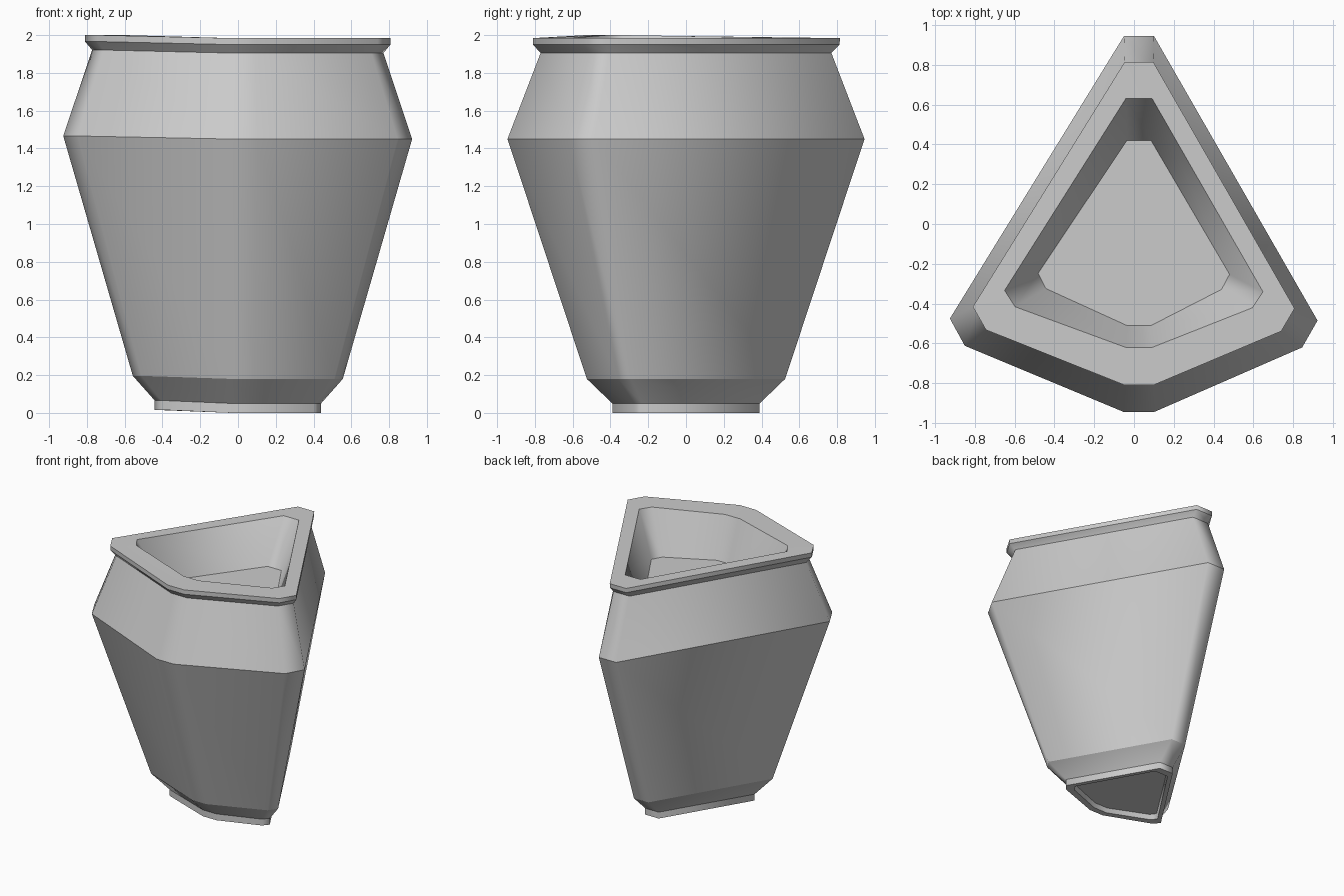
import bpy, bmesh

if "Cube" in bpy.data.objects:
    bpy.data.objects.remove(bpy.data.objects["Cube"])

# plan outline at the shoulder: pointed back, shallow chamfered front, eight corners
OUTLINE = [(-0.05, 0.945), (0.10, 0.945), (0.922, -0.485), (0.845, -0.62),
           (0.10, -0.945), (-0.05, -0.945), (-0.85, -0.612), (-0.925, -0.475)]
LEFT_LIFT = 0.016  # left corners sit slightly higher

# profile rings: z, side reach x, back reach y, front reach y
PROFILE = [
    (0.035, 0.37, 0.325, 0.335),   # recess ceiling under foot
    (0.00, 0.385, 0.335, 0.345),   # foot inner edge
    (0.00, 0.44, 0.39, 0.39),      # foot
    (0.05, 0.44, 0.39, 0.39),
    (0.18, 0.555, 0.525, 0.525),   # base of body
    (1.45, 0.922, 0.945, 0.945),   # shoulder
    (1.905, 0.77, 0.77, 0.77),     # neck
    (1.95, 0.807, 0.813, 0.81),    # lip
    (1.984, 0.807, 0.815, 0.81),
    (1.984, 0.648, 0.63, 0.62),    # mouth
    (1.665, 0.48, 0.42, 0.51),     # inner floor
]


def ring(bm, z, rx, yb, yf):
    """Scaled copy of the outline; the front and back flats keep most of their width."""
    sx, verts = rx / 0.922, []
    for x, y in OUTLINE:
        if abs(x) < 0.2:
            k = 1 - (1 - sx) * 0.4
            co = (0.025 + (x - 0.025) * k, yb if y > 0 else -yf, z)
        else:
            sy = (sx + (yf if rx < 0.7 else yb) / 0.945) / 2
            if abs(y) < 0.55:
                sy = sx
            co = (x * sx, y * sy, z + (LEFT_LIFT if x < 0 else 0))
        verts.append(bm.verts.new(co))
    return verts


bm = bmesh.new()
rings = [ring(bm, *p) for p in PROFILE]
n = len(OUTLINE)
for a, b in zip(rings, rings[1:]):
    for i in range(n):
        j = (i + 1) % n
        bm.faces.new((a[i], a[j], b[j], b[i]))
bm.faces.new(rings[0])
bm.faces.new(rings[-1])
bmesh.ops.recalc_face_normals(bm, faces=bm.faces[:])

# smooth around the corners, crisp along every horizontal ring
for f in bm.faces:
    f.smooth = True
for r in rings:
    for i in range(n):
        bm.edges.get((r[i], r[(i + 1) % n])).smooth = False

mesh = bpy.data.meshes.new("faceted_pot")
bm.to_mesh(mesh)
bm.free()
bpy.context.collection.objects.link(bpy.data.objects.new("faceted_pot", mesh))
